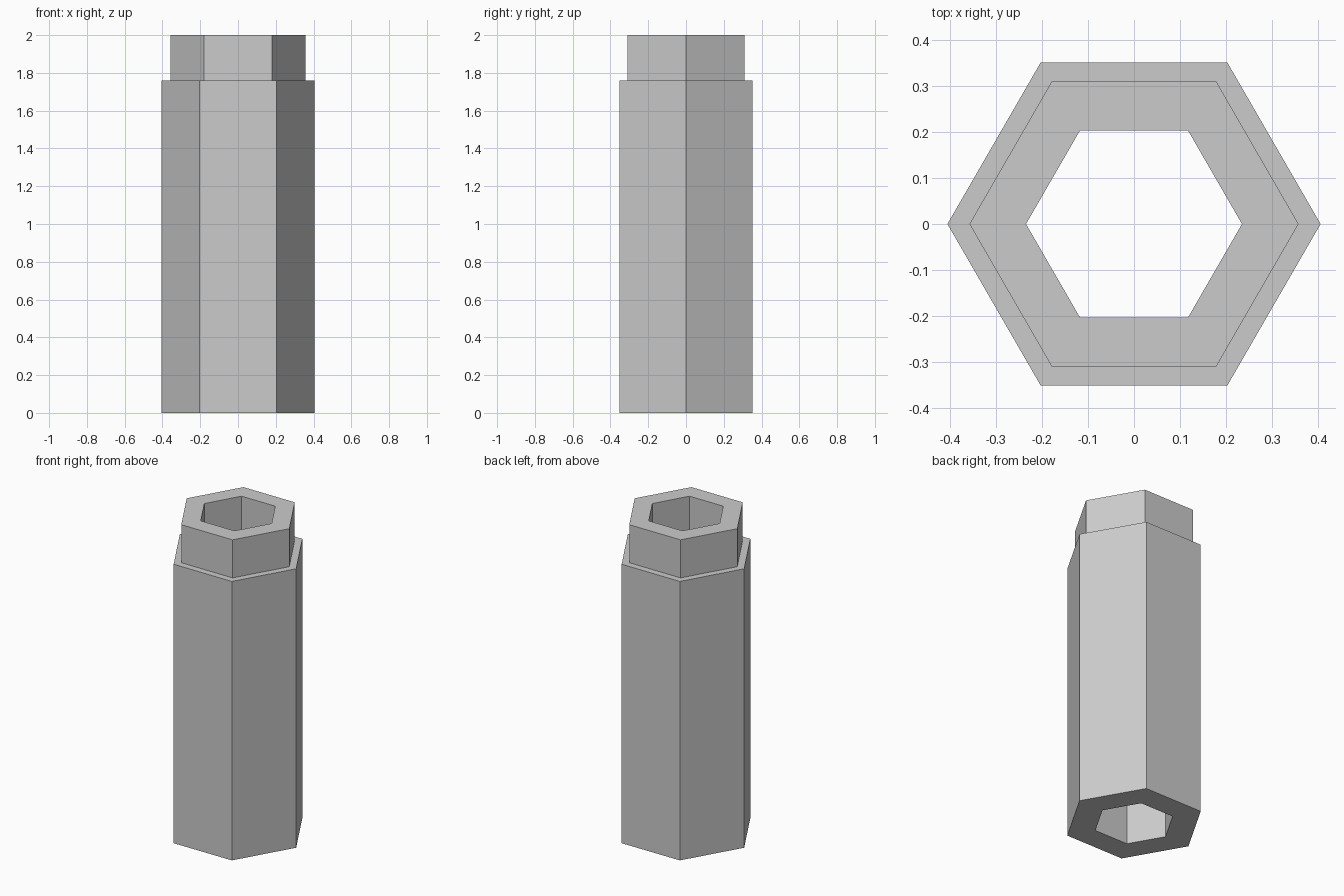
import bpy
import bmesh
from math import cos, sin, tau

cube = bpy.data.objects.get("Cube")
if cube:
    bpy.data.objects.remove(cube, do_unlink=True)

SIDES = 6
BODY_R, NECK_R, BORE_R = 0.406, 0.358, 0.235
SHOULDER_Z, TOP_Z = 1.76, 2.0

# Plain grey metal
grey = bpy.data.materials.new("plain grey")
grey.use_nodes = True
colour = (0.6, 0.6, 0.6, 1)
grey.diffuse_color = colour
grey.node_tree.nodes["Principled BSDF"].inputs["Base Color"].default_value = colour


def hex_tube(name, profile):
    """Sweep a closed (radius, height) profile round the z axis in flat sides."""
    bm = bmesh.new()
    rings = [[bm.verts.new((r * cos(tau * i / SIDES), r * sin(tau * i / SIDES), z))
              for i in range(SIDES)] for r, z in profile]
    for k, ring in enumerate(rings):
        upper = rings[(k + 1) % len(rings)]
        for i in range(SIDES):
            j = (i + 1) % SIDES
            bm.faces.new((ring[i], ring[j], upper[j], upper[i]))
    bmesh.ops.recalc_face_normals(bm, faces=bm.faces)
    mesh = bpy.data.meshes.new(name)
    bm.to_mesh(mesh)
    bm.free()
    mesh.materials.append(grey)
    obj = bpy.data.objects.new(name, mesh)
    bpy.context.collection.objects.link(obj)
    return obj


# Hollow body with a stepped-in neck and a straight through bore
hex_tube("hex_sleeve", [
    (BODY_R, 0), (BODY_R, SHOULDER_Z),
    (NECK_R, SHOULDER_Z), (NECK_R, TOP_Z),
    (BORE_R, TOP_Z), (BORE_R, 0),
])
